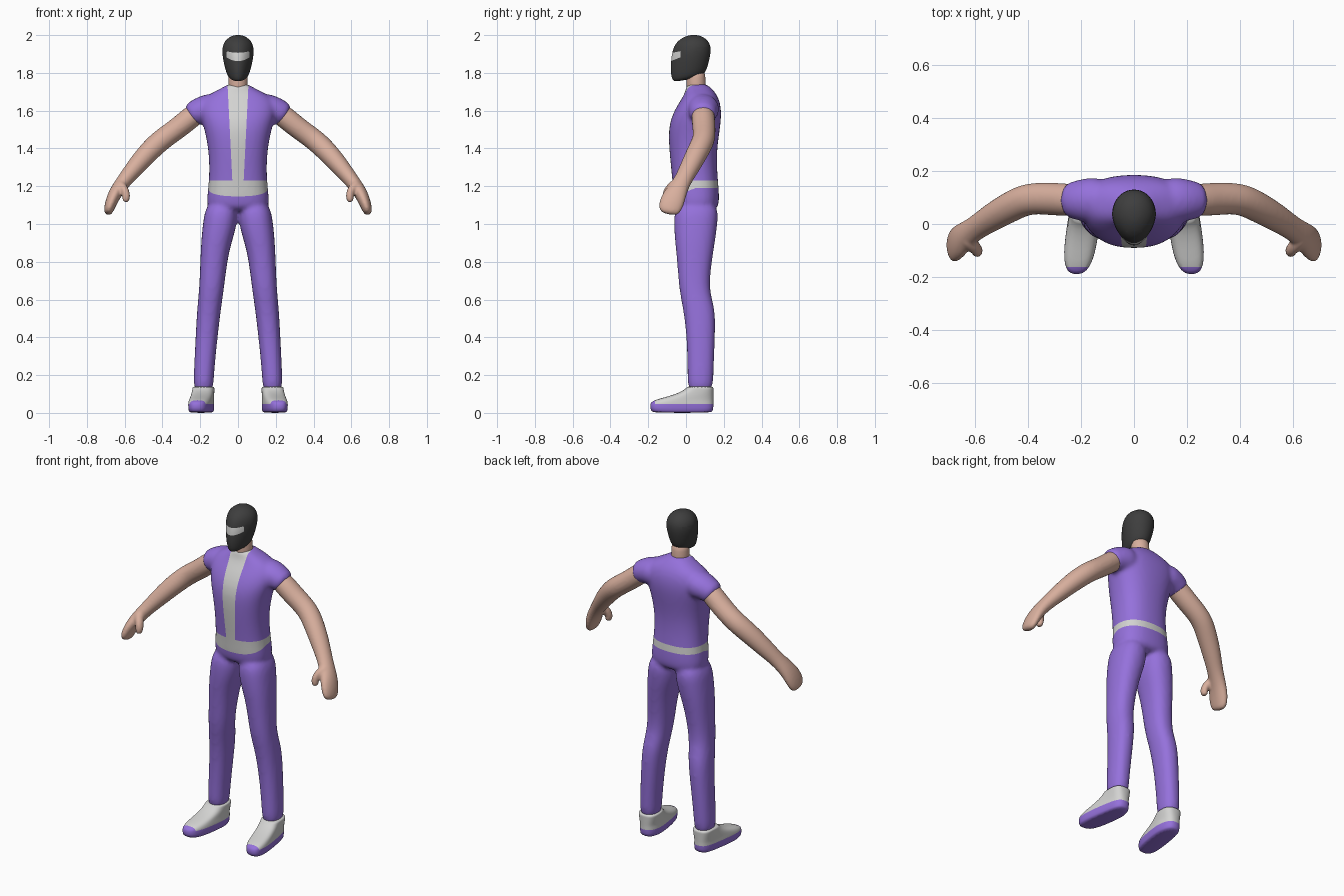
import bpy, bmesh, math
from mathutils import Vector

cube = bpy.data.objects.get("Cube")
if cube:
    bpy.data.objects.remove(cube, do_unlink=True)

SIDES = 24


def material(name, rgb):
    mat = bpy.data.materials.new(name)
    mat.use_nodes = True
    mat.diffuse_color = (*rgb, 1)
    mat.node_tree.nodes["Principled BSDF"].inputs["Base Color"].default_value = (*rgb, 1)
    return mat


purple = material("purple cloth", (0.30, 0.165, 0.71))
white = material("light grey trim", (0.65, 0.65, 0.64))
skin = material("skin", (0.69, 0.43, 0.34))
dark = material("dark mask", (0.048, 0.048, 0.048))


def ring(center, u, v, power):
    """Superellipse around center, spanned by the half axes u and v."""
    points = []
    for i in range(SIDES):
        a = 2 * math.pi * i / SIDES
        c, s = math.cos(a), math.sin(a)
        points.append(center + u * math.copysign(abs(c) ** (2 / power), c)
                      + v * math.copysign(abs(s) ** (2 / power), s))
    return points


def skin_rings(bm, rings):
    loops = [[bm.verts.new(p) for p in r] for r in rings]
    for a, b in zip(loops, loops[1:]):
        for i in range(SIDES):
            j = (i + 1) % SIDES
            bm.faces.new((a[i], a[j], b[j], b[i]))
    bm.faces.new(loops[0])
    bm.faces.new(loops[-1])


def stack(bm, rows, power=2.3, side=1):
    """Level rings, each row: z, x min, x max, y min, y max."""
    skin_rings(bm, [ring(Vector((side * (x0 + x1) / 2, (y0 + y1) / 2, z)),
                         Vector((side * (x1 - x0) / 2, 0, 0)),
                         Vector((0, (y1 - y0) / 2, 0)), power)
                    for z, x0, x1, y0, y1 in rows])


def limb(bm, rows, side=1):
    """Rings across a path, each row: x, y, z, thickness, half depth."""
    centers = [Vector((side * r[0], r[1], r[2])) for r in rows]
    rings = []
    for i, (c, row) in enumerate(zip(centers, rows)):
        along = centers[min(i + 1, len(rows) - 1)] - centers[max(i - 1, 0)]
        thick = along.cross(Vector((0, 1, 0))).normalized()
        depth = thick.cross(along).normalized()
        rings.append(ring(c, thick * row[3], depth * row[4], 2))
    skin_rings(bm, rings)


def build(name, bm, mats, voxel=0, cuts=(), rule=None, mirror=False):
    """Round and fuse the shapes, cut clean colour borders, then colour."""
    bmesh.ops.recalc_face_normals(bm, faces=bm.faces)
    mesh = bpy.data.meshes.new(name)
    bm.to_mesh(mesh)
    bm.free()
    obj = bpy.data.objects.new(name, mesh)
    bpy.context.collection.objects.link(obj)
    sub = obj.modifiers.new("round", 'SUBSURF')
    sub.levels = sub.render_levels = 1 if voxel == 0 else 2
    if voxel:
        fuse = obj.modifiers.new("fuse", 'REMESH')
        fuse.mode = 'VOXEL'
        fuse.voxel_size = voxel
        soft = obj.modifiers.new("soften", 'SMOOTH')
        soft.factor, soft.iterations = 0.5, 8
    bpy.context.view_layer.update()
    baked = obj.evaluated_get(bpy.context.evaluated_depsgraph_get())
    obj_mesh = bpy.data.meshes.new_from_object(baked)
    obj.modifiers.clear()
    obj.data = obj_mesh
    bpy.data.meshes.remove(mesh)
    obj_mesh.name = name
    obj_mesh.materials.clear()
    for m in mats:
        obj_mesh.materials.append(m)
    bm = bmesh.new()
    bm.from_mesh(obj_mesh)
    for co, no in cuts:
        bmesh.ops.bisect_plane(bm, geom=bm.verts[:] + bm.edges[:] + bm.faces[:],
                               plane_co=co, plane_no=no, dist=1e-5)
    for f in bm.faces:
        f.smooth = True
        f.material_index = int(rule(f.calc_center_median())) if rule else 0
    bm.to_mesh(obj_mesh)
    bm.free()
    if mirror:
        obj.modifiers.new("other side", 'MIRROR').use_mirror_merge = False
    return obj


# Suit: torso, sleeves and trouser legs fused into one garment
bm = bmesh.new()
torso = [(1.06, .155, -.05, .165), (1.12, .168, -.066, .178), (1.2, .157, -.07, .173),
         (1.3, .152, -.08, .164), (1.4, .158, -.09, .165), (1.5, .178, -.094, .18),
         (1.57, .2, -.077, .188), (1.63, .205, -.046, .185), (1.68, .175, -.012, .168),
         (1.715, .09, 0, .14), (1.745, .053, 0, .108)]
stack(bm, [(z, -w, w, y0, y1) for z, w, y0, y1 in torso], 2.4)
leg = [(1.13, .0, .168, -.06, .175), (1.0, .002, .187, -.066, .168),
       (.9, .035, .196, -.058, .153), (.8, .057, .2, -.047, .137),
       (.65, .075, .206, -.037, .12), (.55, .09, .217, -.015, .158),
       (.4, .108, .225, .004, .154), (.2, .128, .235, .008, .146), (.1, .13, .235, .008, .142)]
sleeve = [(.1, .09, 1.615, .085, .09), (.18, .09, 1.607, .077, .086),
          (.225, .09, 1.59, .068, .072), (.262, .09, 1.568, .06, .066)]
for side in (1, -1):
    stack(bm, leg, side=side)
    limb(bm, sleeve, side)

BELT_TOP, BELT_LOW, BELT_SLOPE = 1.23, 1.19, .38


def belt_bottom(y):
    return BELT_LOW + min(0, (y - .05) * BELT_SLOPE)


def stripe_half(z):
    return .03 + (z - BELT_TOP) * .05


def suit_is_white(c):
    belt = belt_bottom(c.y) < c.z < BELT_TOP
    stripe = c.z >= BELT_TOP and c.y < .05 and abs(c.x) < stripe_half(c.z)
    return belt or stripe


build("suit", bm, [purple, white], voxel=.011, rule=suit_is_white, cuts=[
    ((0, 0, BELT_TOP), (0, 0, 1)), ((0, 0, BELT_LOW), (0, 0, 1)),
    ((0, .05, BELT_LOW), (0, -BELT_SLOPE, 1)),
    ((.03, 0, BELT_TOP), (1, 0, -.05)), ((-.03, 0, BELT_TOP), (1, 0, .05))])

# Bare arms with mitten hands and thumbs
bm = bmesh.new()
limb(bm, [(.18, .09, 1.61, .05, .055), (.235, .09, 1.577, .06, .062), (.3, .094, 1.522, .058, .062),
          (.36, .097, 1.478, .057, .06), (.415, .092, 1.438, .058, .06), (.48, .058, 1.375, .056, .058),
          (.545, .02, 1.3, .049, .053), (.598, -.015, 1.235, .04, .046), (.64, -.045, 1.18, .037, .054),
          (.664, -.068, 1.135, .034, .066), (.682, -.086, 1.085, .028, .064),
          (.69, -.093, 1.05, .02, .046)])
limb(bm, [(.64, -.05, 1.22, .025, .025), (.608, -.08, 1.195, .024, .026),
          (.592, -.1, 1.165, .021, .025), (.591, -.104, 1.14, .021, .024),
          (.596, -.105, 1.113, .016, .019)])
build("arms", bm, [skin], voxel=.007, mirror=True)

# Neck
bm = bmesh.new()
stack(bm, [(1.68, -.05, .05, .005, .105), (1.74, -.052, .052, .002, .106),
           (1.77, -.05, .05, .002, .103), (1.82, -.05, .05, .0, .1)], 2)
build("neck", bm, [skin])

# Masked head, narrower toward the face, with the jaw sloping up to the nape
bm = bmesh.new()
head = [(1.755, .03, -.05, .06), (1.763, .05, -.07, .088), (1.785, .061, -.078, .102),
        (1.82, .07, -.083, .112), (1.86, .079, -.08, .122), (1.9, .085, -.076, .131),
        (1.94, .084, -.065, .132), (1.97, .07, -.044, .118), (1.99, .045, -.012, .092),
        (2.001, .018, .02, .062)]
stack(bm, [(z, -w, w, y0, y1) for z, w, y0, y1 in head], 2.1)
for v in bm.verts:
    v.co.x *= 1 - 2.2 * max(0, .03 - v.co.y)
    v.co.z += .2 * (v.co.y + .04) * max(0, min(1, (1.83 - v.co.z) / .07))
VISOR_BACK = -.03


def visor_low(y):
    return 1.882 + (y - VISOR_BACK) * .4


def visor_high(y):
    return 1.915 + (y - VISOR_BACK) * .2


build("masked_head", bm, [dark, white],
      rule=lambda c: c.y < VISOR_BACK and visor_low(c.y) < c.z < visor_high(c.y),
      cuts=[((0, VISOR_BACK, 0), (0, 1, 0)),
            ((0, VISOR_BACK, visor_low(VISOR_BACK)), (0, -.4, 1)),
            ((0, VISOR_BACK, visor_high(VISOR_BACK)), (0, -.2, 1))])

# Shoes: light uppers on coloured soles and toe caps, turned slightly outward
bm = bmesh.new()
stack(bm, [(0, .13, .235, -.17, .132), (.008, .122, .243, -.188, .144), (.045, .12, .245, -.193, .147),
           (.062, .122, .243, -.182, .146), (.076, .124, .242, -.14, .146), (.094, .124, .241, -.07, .146),
           (.115, .124, .241, -.02, .146), (.132, .124, .241, .002, .146),
           (.141, .125, .24, .004, .145)], 2.8)
for v in bm.verts:
    v.co.x += .14 * max(0, .06 - v.co.y)
SOLE, TOE = .048, -.163
build("shoes", bm, [white, purple], mirror=True,
      rule=lambda c: c.z < SOLE or c.y < TOE,
      cuts=[((0, 0, SOLE), (0, 0, 1)), ((0, TOE, 0), (0, 1, 0))])
